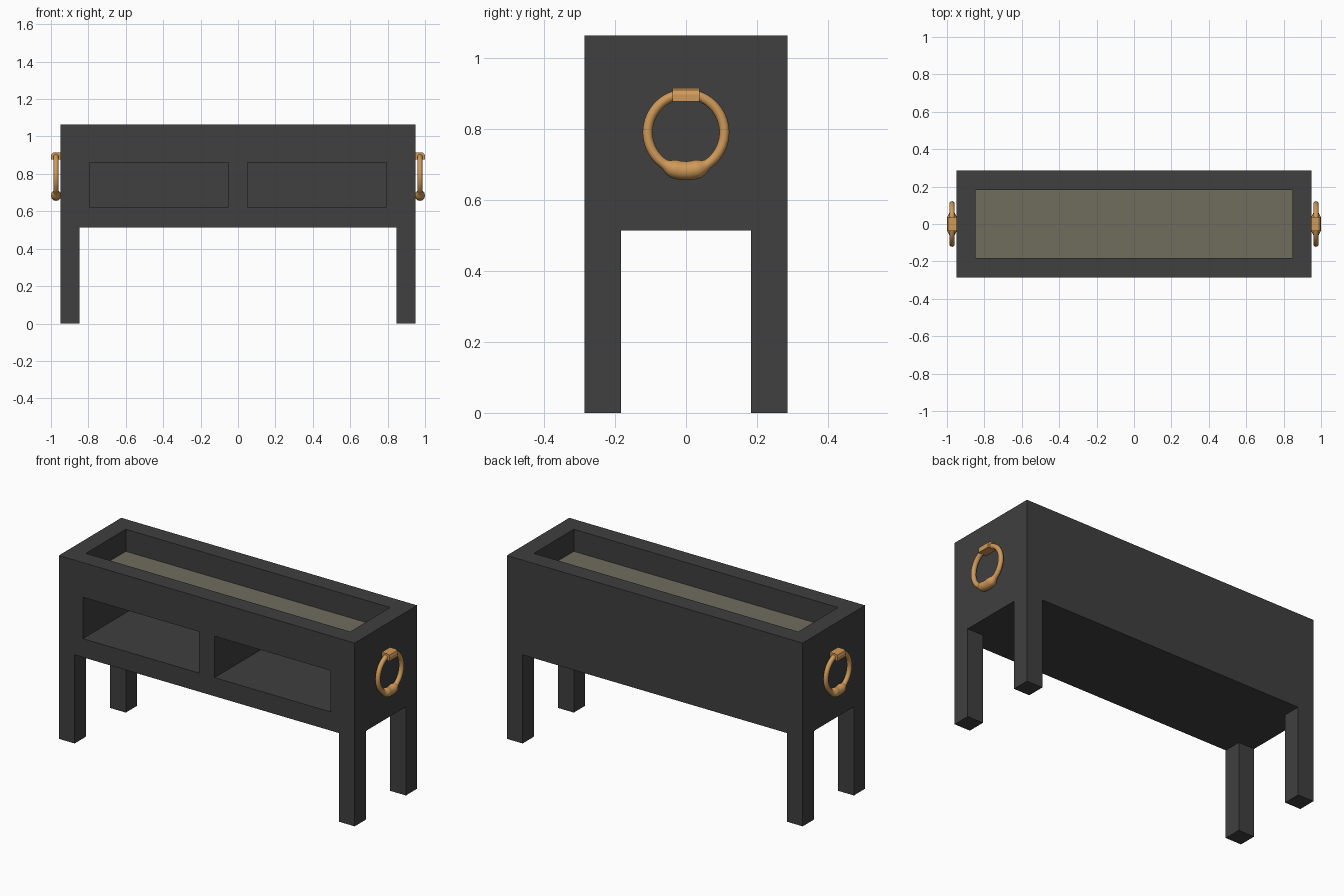
import bpy, bmesh, math
from mathutils import Vector

if "Cube" in bpy.data.objects:
    bpy.data.objects.remove(bpy.data.objects["Cube"])


def material(name, color):
    m = bpy.data.materials.new(name)
    m.diffuse_color = (*color, 1)
    m.use_nodes = True
    m.node_tree.nodes["Principled BSDF"].inputs["Base Color"].default_value = m.diffuse_color
    return m


DARK = material("dark paint", (0.05, 0.05, 0.05))
SAND = material("sand panel", (0.16, 0.15, 0.11))
BRASS = material("brass", (0.62, 0.32, 0.10))


def box(name, lo, hi, mat=None):
    lo, hi = Vector(lo), Vector(hi)
    bm = bmesh.new()
    bmesh.ops.create_cube(bm, size=1)
    for v in bm.verts:
        v.co = (lo + hi) / 2 + v.co * (hi - lo)
    return finish(name, bm, mat)


def finish(name, bm, mat):
    me = bpy.data.meshes.new(name)
    bm.to_mesh(me)
    bm.free()
    ob = bpy.data.objects.new(name, me)
    bpy.context.collection.objects.link(ob)
    if mat:
        me.materials.append(mat)
    return ob


def activate(ob):
    bpy.ops.object.select_all(action='DESELECT')
    ob.select_set(True)
    bpy.context.view_layer.objects.active = ob


def cut(ob, lo, hi):
    cutter = box("cutter", lo, hi)
    mod = ob.modifiers.new("cut", 'BOOLEAN')
    mod.operation, mod.solver, mod.object = 'DIFFERENCE', 'EXACT', cutter
    activate(ob)
    bpy.ops.object.modifier_apply(modifier=mod.name)
    bpy.data.objects.remove(cutter)


def mirror_x(ob):
    ob.modifiers.new("mirror", 'MIRROR').use_axis = (True, False, False)


# Cabinet: one block with leg space, tray and two front compartments cut out
W, D, H = 0.949, 0.286, 1.063
IW, ID, BASE = 0.848, 0.183, 0.514
cabinet = box("cabinet_with_legs", (-W, -D, 0), (W, D, H), DARK)
cut(cabinet, (-IW, -1, -1), (IW, 1, BASE))
cut(cabinet, (-2, -ID, -1), (2, ID, BASE))
cut(cabinet, (-IW, -ID, 0.915), (IW, ID, 2))
for x0, x1 in ((-0.795, -0.05), (0.05, 0.795)):
    cut(cabinet, (x0, -1, 0.622), (x1, ID, 0.862))

# Tray floor
box("tray_floor", (-IW, -ID, 0.915), (IW, ID, 0.935), SAND)

# Ring handles: swept circle, thickened at the bottom
RING_X, RING_Z, RING_R, TUBE = 0.973, 0.79, 0.108, 0.014
curve = bpy.data.curves.new("ring_handle", 'CURVE')
curve.dimensions = '3D'
curve.bevel_depth = TUBE
curve.bevel_resolution = 4
N = 96
spline = curve.splines.new('POLY')
spline.points.add(N - 1)
spline.use_cyclic_u = True
for i, p in enumerate(spline.points):
    a = 2 * math.pi * i / N
    y = RING_R * math.sin(a)
    p.co = (RING_X, y, RING_Z - RING_R * math.cos(a), 1)
    off = RING_R * min(a, 2 * math.pi - a)
    t = min(max((0.068 - off) / 0.036, 0), 1)
    p.radius = 1 + 0.9 * t * t * (3 - 2 * t)
curve.materials.append(BRASS)
ring = bpy.data.objects.new("ring_handle", curve)
bpy.context.collection.objects.link(ring)
activate(ring)
bpy.ops.object.convert(target='MESH')
ring = bpy.context.object
bpy.ops.object.shade_smooth_by_angle(angle=math.radians(40))
mirror_x(ring)

# Handle brackets: chamfered profile extruded across the ring top
profile = [(0.947, 0.877), (1.0, 0.877), (1.0, 0.897), (0.995, 0.909),
           (0.985, 0.915), (0.947, 0.915)]
bm = bmesh.new()
face = bm.faces.new([bm.verts.new((x, -0.038, z)) for x, z in profile])
ext = bmesh.ops.extrude_face_region(bm, geom=[face])
bmesh.ops.translate(bm, vec=(0, 0.076, 0),
                    verts=[g for g in ext["geom"] if isinstance(g, bmesh.types.BMVert)])
bmesh.ops.recalc_face_normals(bm, faces=bm.faces)
mirror_x(finish("handle_bracket", bm, BRASS))
